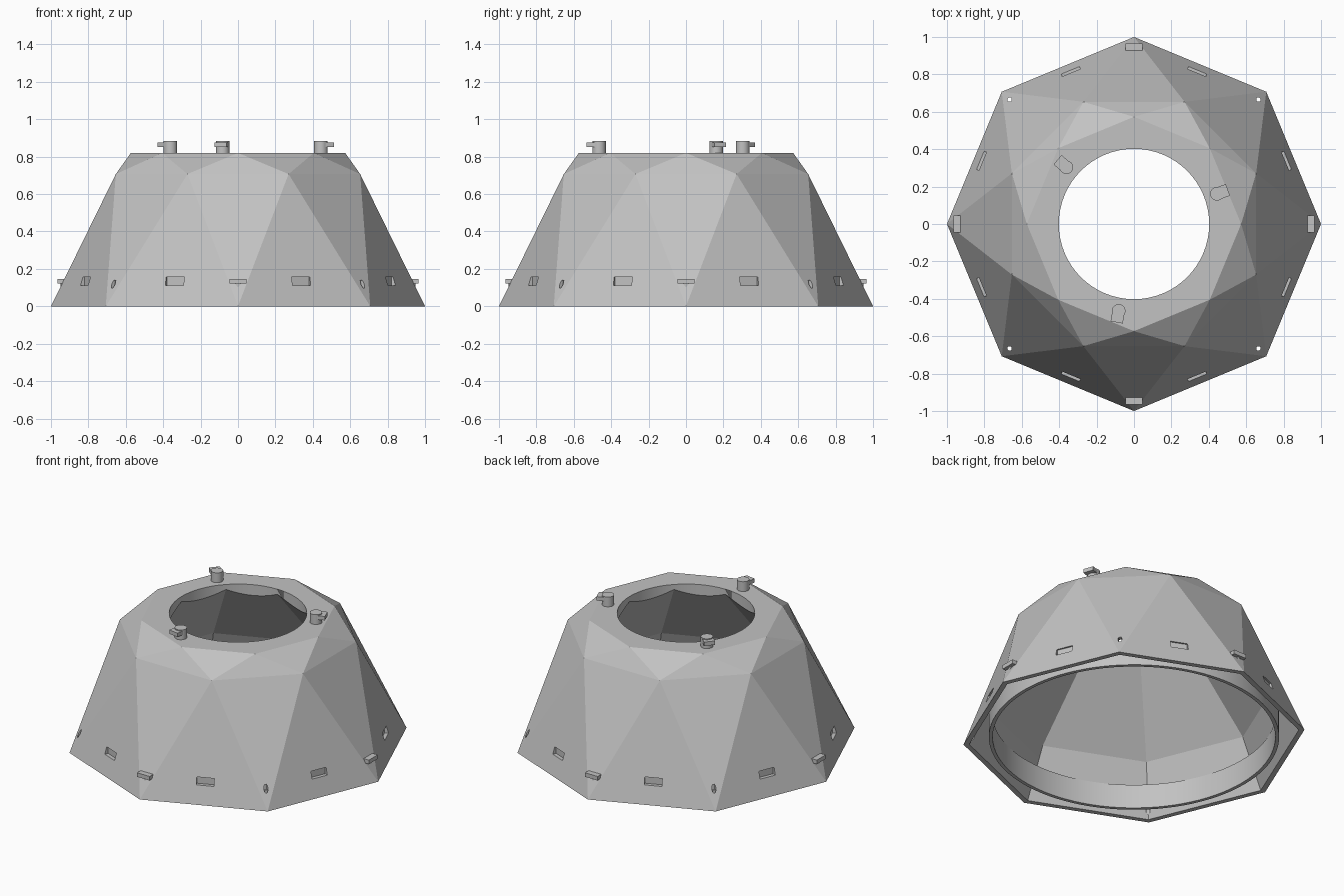
import bpy, bmesh
from math import radians, cos, sin, pi
from mathutils import Matrix

cube = bpy.data.objects.get("Cube")
if cube:
    bpy.data.objects.remove(cube, do_unlink=True)

grey = bpy.data.materials.new("plain grey")
grey.use_nodes = True
grey.diffuse_color = (0.54, 0.54, 0.54, 1)
grey.node_tree.nodes["Principled BSDF"].inputs["Base Color"].default_value = (0.54, 0.54, 0.54, 1)


def finish(bm, name):
    bmesh.ops.recalc_face_normals(bm, faces=bm.faces)
    mesh = bpy.data.meshes.new(name)
    bm.to_mesh(mesh)
    bm.free()
    mesh.materials.append(grey)
    obj = bpy.data.objects.new(name, mesh)
    bpy.context.collection.objects.link(obj)
    return obj


def octagon(bm, r, z, turn=0):
    return [bm.verts.new((r * cos(i * pi / 4 + turn), r * sin(i * pi / 4 + turn), z))
            for i in range(8)]


def faceted_dome(name, base, mid, top):
    """Three octagon rings, the middle one turned half a step, joined by triangles."""
    bm = bmesh.new()
    base, mid, top = octagon(bm, *base), octagon(bm, *mid, pi / 8), octagon(bm, *top)
    for i in range(8):
        j = (i + 1) % 8
        bm.faces.new((base[i], base[j], mid[i]))
        bm.faces.new((mid[i], base[j], mid[j]))
        bm.faces.new((mid[i], top[j], top[i]))
        bm.faces.new((mid[i], mid[j], top[j]))
    bm.faces.new(base)
    bm.faces.new(top)
    return finish(bm, name)


def octagon_loft(name, rings):
    """Straight eight-sided solid through rings of (radius, height)."""
    bm = bmesh.new()
    loops = [octagon(bm, r, z) for r, z in rings]
    for low, high in zip(loops, loops[1:]):
        for i in range(8):
            j = (i + 1) % 8
            bm.faces.new((low[i], low[j], high[j], high[i]))
    bm.faces.new(loops[0])
    bm.faces.new(loops[-1])
    return finish(bm, name)


def tube(name, r, z0, z1, at=(0, 0), segments=64):
    bm = bmesh.new()
    bmesh.ops.create_cone(bm, cap_ends=True, segments=segments, radius1=r, radius2=r, depth=z1 - z0,
                          matrix=Matrix.Translation((at[0], at[1], (z0 + z1) / 2)))
    return finish(bm, name)


def radial_box(name, angle, r0, r1, width, z0, z1, foot=1):
    """Box reaching from r0 to r1 along an angle; foot narrows its underside."""
    bm = bmesh.new()
    bmesh.ops.create_cube(bm, size=1)
    for v in bm.verts:
        if v.co.z < 0:
            v.co.y *= foot
    bmesh.ops.scale(bm, verts=bm.verts, vec=(r1 - r0, width, z1 - z0))
    bmesh.ops.translate(bm, verts=bm.verts, vec=((r0 + r1) / 2, 0, (z0 + z1) / 2))
    bmesh.ops.rotate(bm, verts=bm.verts, matrix=Matrix.Rotation(radians(angle), 3, 'Z'))
    return finish(bm, name)


def cut(target, cutter):
    bpy.context.view_layer.objects.active = target
    mod = target.modifiers.new("cut", 'BOOLEAN')
    mod.operation = 'DIFFERENCE'
    mod.solver = 'EXACT'
    mod.object = cutter
    bpy.ops.object.modifier_apply(modifier=mod.name)
    bpy.data.objects.remove(cutter, do_unlink=True)


def smooth(obj):
    bpy.ops.object.select_all(action='DESELECT')
    obj.select_set(True)
    bpy.context.view_layer.objects.active = obj
    bpy.ops.object.shade_smooth_by_angle(angle=radians(7))


# Faceted shell, hollowed by an eight-sided cavity, with a round opening on top
shell = faceted_dome("dome_shell", (1, 0), (0.707, 0.707), (0.573, 0.82))
cut(shell, octagon_loft("cavity", [(0.98, -0.03), (0.9, 0.15), (0.83, 0.31), (0.4, 0.79)]))
cut(shell, tube("opening", 0.402, 0.6, 1))

# Slots in the middle of each side, and pin holes at the diagonal corners
for k in range(8):
    cut(shell, radial_box("slot", 22.5 + 45 * k, 0.866, 0.95, 0.105, 0.112, 0.157))
for k in range(4):
    a = radians(45 + 90 * k)
    cut(shell, tube("pin_hole", 0.012, 0.03, 0.2, (0.941 * cos(a), 0.941 * sin(a)), 12))
    cut(shell, radial_box("pin_window", 45 + 90 * k, 0.88, 1, 0.018, 0.105, 0.138))
smooth(shell)

# Round locating ring inside the base
ring = tube("base_ring", 0.848, 0, 0.155, segments=96)
cut(ring, tube("ring_bore", 0.826, -0.1, 0.3, segments=96))
smooth(ring)

# Tabs with a small gusset on the four axis corners
for k in range(4):
    radial_box(f"corner_tab_{k + 1}", 90 * k, 0.91, 0.965, 0.09, 0.121, 0.147)
    radial_box(f"tab_gusset_{k + 1}", 90 * k, 0.91, 0.949, 0.03, 0.1, 0.121, foot=0.05)

# Three turning clips around the opening
for k, angle in enumerate((20, 140, 260)):
    a = radians(angle)
    smooth(tube(f"clip_post_{k + 1}", 0.036, 0.815, 0.883, (0.472 * cos(a), 0.472 * sin(a)), 64))
    radial_box(f"clip_arm_{k + 1}", angle, 0.472, 0.534, 0.066, 0.852, 0.877)
